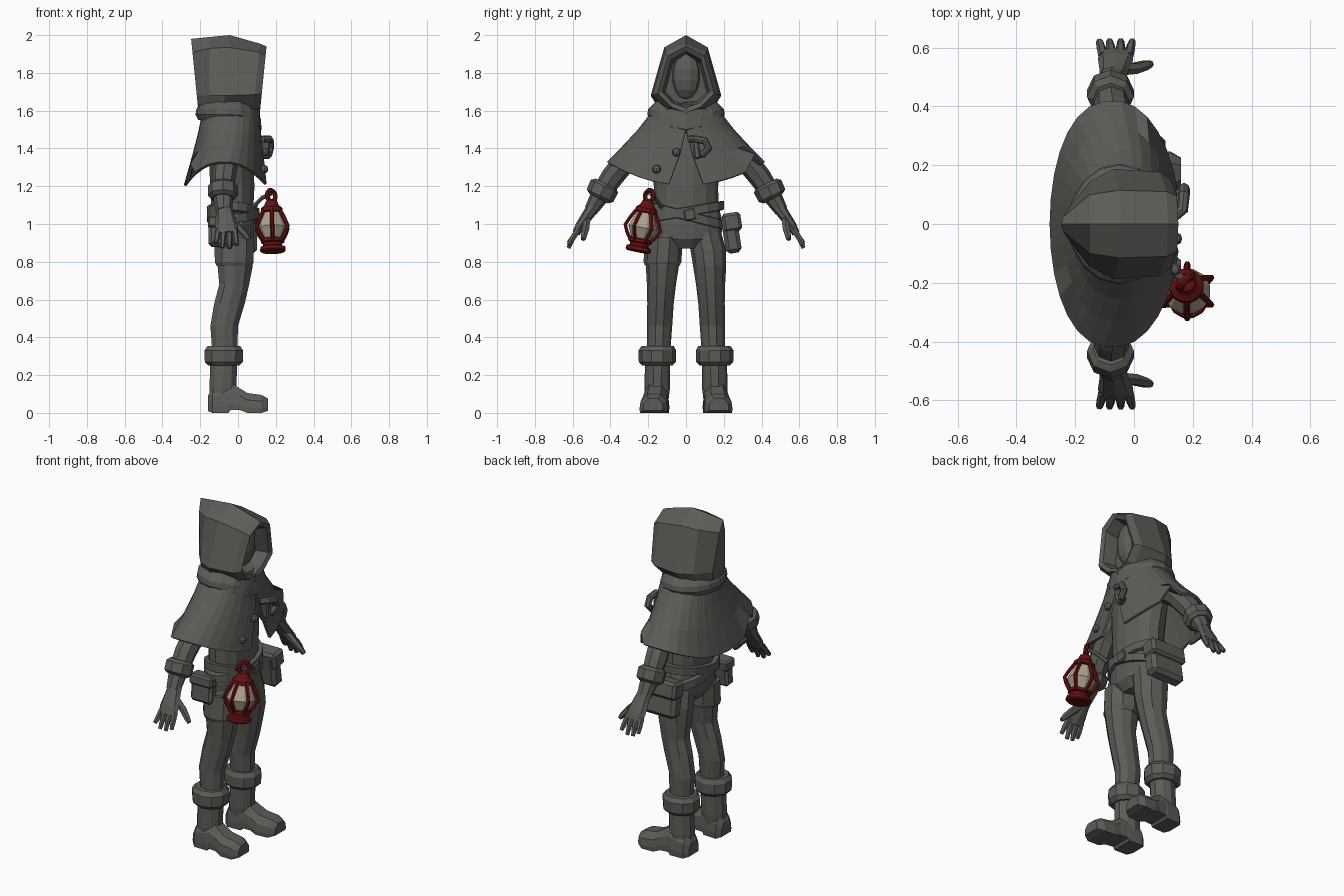
import bpy, bmesh
from math import sin, cos, pi, radians
from mathutils import Vector, Matrix


def material(name, rgb):
    m = bpy.data.materials.new(name)
    m.diffuse_color = (*rgb, 1)
    return m


CLOTH = material("dark grey", (0.105, 0.108, 0.095))
RED = material("lantern red", (0.13, 0.006, 0.006))
GLASS = material("lantern glass", (0.42, 0.36, 0.27))


def finish(name, bm, mat, mirror=False):
    bmesh.ops.recalc_face_normals(bm, faces=bm.faces)
    me = bpy.data.meshes.new(name)
    bm.to_mesh(me)
    bm.free()
    me.materials.append(mat)
    ob = bpy.data.objects.new(name, me)
    bpy.context.collection.objects.link(ob)
    if mirror:
        ob.modifiers.new("mirror", 'MIRROR').use_axis = (False, True, False)
    return ob


def loft(name, rings, mat=CLOTH, caps=True, closed=True, mirror=False):
    bm = bmesh.new()
    vs = [[bm.verts.new(p) for p in r] for r in rings]
    n = len(rings[0])
    for a, b in zip(vs, vs[1:]):
        for i in range(n if closed else n - 1):
            j = (i + 1) % n
            bm.faces.new((a[i], a[j], b[j], b[i]))
    if caps:
        bm.faces.new(vs[0])
        bm.faces.new(vs[-1])
    return finish(name, bm, mat, mirror)


def oval(z, cx, cy, rx, ry, n=10):
    return [(cx + rx * cos(2 * pi * (i + .5) / n), cy + ry * sin(2 * pi * (i + .5) / n), z) for i in range(n)]


def stack(name, secs, n=10, **kw):
    return loft(name, [oval(*s, n=n) for s in secs], **kw)


def tube(name, secs, n=8, **kw):
    """Sections are (point, radius along x, other radius)."""
    P = [Vector(s[0]) for s in secs]
    rings = []
    for i, (_, a, b) in enumerate(secs):
        t = (P[min(i + 1, len(P) - 1)] - P[max(i - 1, 0)]).normalized()
        ref = Vector((1, 0, 0)) if abs(t.x) < .9 else Vector((0, 1, 0))
        u = (ref - t * t.dot(ref)).normalized()
        v = t.cross(u)
        rings.append([P[i] + u * a * cos(2 * pi * k / n) + v * b * sin(2 * pi * k / n) for k in range(n)])
    return loft(name, rings, **kw)


def block(name, c, size, rot=0, bevel=.015):
    bm = bmesh.new()
    bmesh.ops.create_cube(bm, size=1, matrix=Matrix.Diagonal((*size, 1)))
    bmesh.ops.bevel(bm, geom=bm.edges[:], offset=bevel, segments=1, affect='EDGES')
    bm.transform(Matrix.Translation(c) @ Matrix.Rotation(radians(rot), 4, 'X'))
    return finish(name, bm, CLOTH)


def ball(name, c, r, u=10, v=7):
    bm = bmesh.new()
    bmesh.ops.create_uvsphere(bm, u_segments=u, v_segments=v, radius=1)
    bm.transform(Matrix.Translation(c) @ Matrix.Diagonal((*r, 1)))
    return finish(name, bm, CLOTH)


# Hood: upright sections running from the recess, around the rim, to the back point
def hood_ring(x, slope, half):
    pts = half + [(-y, z) for y, z in half[-2:0:-1]]
    return [(x + slope * (z - 1.8), y, z) for y, z in pts]


loft("hood", [hood_ring(*s) for s in (
    (.05, .1, [(0, 1.90), (.07, 1.85), (.11, 1.70), (.06, 1.65), (0, 1.63)]),
    (.125, .1, [(0, 1.915), (.08, 1.87), (.125, 1.70), (.07, 1.64), (0, 1.615)]),
    (.137, .1, [(0, 1.94), (.095, 1.89), (.15, 1.69), (.08, 1.62), (0, 1.59)]),
    (.10, .1, [(0, 1.955), (.11, 1.91), (.177, 1.685), (.10, 1.61), (0, 1.58)]),
    (-.06, .08, [(0, 2.0), (.115, 1.935), (.187, 1.68), (.15, 1.62), (0, 1.60)]),
    (-.15, 0, [(0, 1.99), (.10, 1.93), (.145, 1.68), (.12, 1.62), (0, 1.60)]),
    (-.23, -.1, [(0, 1.98), (.025, 1.91), (.06, 1.68), (.05, 1.63), (0, 1.62)]))])
ball("face", (.035, 0, 1.79), (.06, .08, .13))


# Collar roll, dipping to a point at the front
def collar_ring(z, cx, rx, ry, dip, n=16):
    return [(x, y, z - dip * max(0, (x - cx) / rx) ** 3) for x, y, _ in
            [(cx + rx * cos(2 * pi * i / n), ry * sin(2 * pi * i / n), 0) for i in range(n)]]


loft("collar", [collar_ring(*s) for s in (
    (1.66, -.05, .14, .15, .03), (1.61, -.05, .17, .20, .05),
    (1.58, -.05, .175, .205, .08), (1.55, -.05, .16, .19, .07))])

# Shoulder cape: open at the front, hem lifted over the arms
cape = []
N = 29
for j, (z, cx, rx, ry, lift, gap) in enumerate((
        (1.61, -.035, .15, .17, 0, .01), (1.48, -.045, .167, .255, .02, .02),
        (1.36, -.053, .19, .33, .06, .11), (1.205, -.065, .222, .42, .125, .22))):
    ring = []
    for i in range(N):
        t = gap + (2 * pi - 2 * gap) * i / (N - 1)
        c, s = cos(t), sin(t)
        if c < 0:
            c = -abs(c) ** .8
        notch = .07 if j == 3 and i in (4, 17) else 0
        ring.append((cx + rx * c, ry * s, z + lift * s * s + notch))
    cape.append(ring)
ob = loft("shoulder_cape", cape, caps=False, closed=False)
sol = ob.modifiers.new("thickness", 'SOLIDIFY')
sol.thickness = .014

# Cape clasp and buttons
tube("clasp_hook", [((.13, .02, 1.45), .018, .018), ((.165, .05, 1.45), .02, .02), ((.17, .10, 1.44), .02, .02),
                    ((.17, .12, 1.40), .02, .02), ((.165, .09, 1.37), .02, .02), ((.12, .06, 1.37), .018, .018)])
block("clasp_tab", (.145, .055, 1.40), (.05, .035, .11), 8, .008)
for y, z, x in ((-.05, 1.38, .145), (-.155, 1.29, .14)):
    ball("cape_button", (x, y, z), (.02, .023, .023), 8, 5)

# Body and belts
stack("torso", [(.87, -.02, 0, .07, .10), (.92, -.02, 0, .105, .185), (1.0, -.025, 0, .115, .195),
                (1.10, -.03, 0, .115, .172), (1.2, -.03, 0, .12, .17), (1.4, -.04, 0, .12, .20),
                (1.52, -.04, 0, .10, .16), (1.64, -.04, 0, .08, .09)], n=14)
for name, z, tilt in (("belt", 1.045, -.25), ("cross_belt", 1.065, .17)):
    rings = []
    for dz, g in ((-.025, -.012), (-.022, 0), (.022, 0), (.025, -.012)):
        rings.append([(x, y, z + dz + tilt * y) for x, y, _ in oval(0, -.03, 0, .137 + g, .205 + g, 16)])
    loft(name, rings)
block("belt_buckle", (.105, .02, 1.05), (.02, .06, .06), 12, .006)

# Hip bags and thigh guard
block("hip_bag", (-.01, .24, .945), (.22, .085, .20), 9, .02)
block("hip_bag_flap", (-.01, .243, 1.01), (.235, .10, .10), 9, .015)
block("small_pouch", (-.085, -.20, .955), (.14, .07, .15), -5)
block("small_pouch_flap", (-.085, -.20, 1.01), (.15, .085, .06), -5, .01)
stack("thigh_guard", [(.78, -.02, -.125, .10, .092), (.80, -.02, -.125, .108, .10),
                      (.93, -.02, -.115, .11, .10)], n=10)

# Legs and boots
stack("leg", [(.96, -.02, .095, .09, .09), (.86, -.02, .118, .10, .094), (.78, -.015, .125, .098, .088),
              (.68, -.02, .13, .083, .077), (.58, -.045, .135, .085, .07), (.46, -.073, .14, .077, .067),
              (.30, -.07, .145, .068, .06)], mirror=True)
stack("boot_cuff", [(.25, -.075, .152, .085, .08), (.27, -.075, .152, .106, .098), (.33, -.075, .152, .108, .10),
                    (.355, -.075, .15, .09, .085)], mirror=True)
stack("boot_shaft", [(.05, -.085, .155, .07, .06), (.13, -.08, .153, .075, .068), (.28, -.075, .15, .075, .066)],
      mirror=True)
foot = []
for x, cy, w, top, bottom in ((-.16, .155, .045, .09, .01), (-.135, .156, .066, .13, 0), (-.05, .16, .066, .16, 0),
                              (-.04, .16, .064, .16, .015), (.01, .164, .066, .13, .015), (.05, .168, .073, .105, 0),
                              (.125, .172, .072, .095, 0), (.16, .174, .05, .075, .012)):
    foot.append([(x, cy + k * w, bottom + h * (top - bottom)) for k, h in
                 ((-1, 0), (1, 0), (1.03, .25), (.95, .65), (.5, 1), (-.5, 1), (-.95, .65), (-1.03, .25))])
loft("boot_foot", foot, mirror=True)

# Arms, cuffs and hands
tube("arm", [((-.05, .17, 1.46), .06, .06), ((-.06, .30, 1.36), .068, .062), ((-.075, .39, 1.25), .062, .06),
             ((-.08, .45, 1.16), .056, .052), ((-.075, .505, 1.07), .043, .036)], mirror=True)
tube("sleeve_cuff", [((-.08, .425, 1.215), .06, .06), ((-.08, .432, 1.20), .08, .08),
                     ((-.08, .455, 1.15), .08, .078), ((-.08, .463, 1.135), .06, .056)], mirror=True)
tube("palm", [((-.073, .49, 1.09), .042, .035), ((-.068, .525, 1.04), .05, .03), ((-.063, .56, .99), .06, .026),
              ((-.06, .582, .95), .055, .02)], mirror=True)
for i, (x0, x1, z) in enumerate(((-.105, -.118, .90), (-.075, -.083, .875), (-.046, -.045, .872), (-.018, -.006, .89))):
    tube("finger", [((x0, .57, .97), .016, .018), (((x0 + x1) / 2, .60, .925), .016, .017),
                    ((x1, .622, z), .012, .012)], n=6, mirror=True)
tube("thumb", [((-.05, .525, 1.03), .022, .022), ((.005, .53, .98), .021, .021), ((.04, .54, .94), .018, .018),
               ((.058, .545, .918), .012, .012)], n=6, mirror=True)

# Lantern, built upright then tilted into place
parts = []
R = lambda z, r: (z, 0, 0, r, r)
parts.append(stack("lantern_base", [R(0, .06), R(.008, .07), R(.025, .068), R(.032, .052), R(.047, .052),
                                    R(.052, .065), R(.068, .063), R(.075, .045)], n=12, mat=RED))
parts.append(stack("lantern_glass", [R(.06, .045), R(.13, .08), R(.225, .04)], n=12, mat=GLASS))
parts.append(stack("lantern_cap", [R(.21, .045), R(.215, .06), R(.235, .058), R(.25, .04), R(.275, .03),
                                   R(.28, .015)], n=12, mat=RED))
for k in range(6):
    a = pi / 6 + k * pi / 3
    parts.append(tube("lantern_bar", [((r * cos(a), r * sin(a), z), .011, .011) for r, z in
                                      ((.053, .06), (.078, .095), (.094, .13), (.075, .175), (.048, .225))],
                      n=6, mat=RED))
ring = []
for k in range(13):
    a = 2 * pi * k / 12
    c = Vector((.031 * cos(a) * .7, .031 * cos(a) * .7, .303 + .031 * sin(a)))
    out = (c - Vector((0, 0, .303))).normalized()
    side = Vector((.707, -.707, 0))
    ring.append([c + .013 * (out * cos(b) + side * sin(b)) for b in [pi * m / 3 for m in range(6)]])
parts.append(loft("lantern_ring", ring, RED, caps=False))
place = Matrix.Translation((.185, -.255, .852)) @ Matrix.Rotation(-.2, 4, 'X') @ Matrix.Rotation(-.03, 4, 'Y')
for p in parts:
    p.data.transform(place)

# Strap holding the lantern to the belt
tube("lantern_strap", [((.08, -.13, 1.09), .012, .012), ((.13, -.165, 1.14), .012, .012),
                       ((.175, -.19, 1.16), .01, .01)], n=6)
